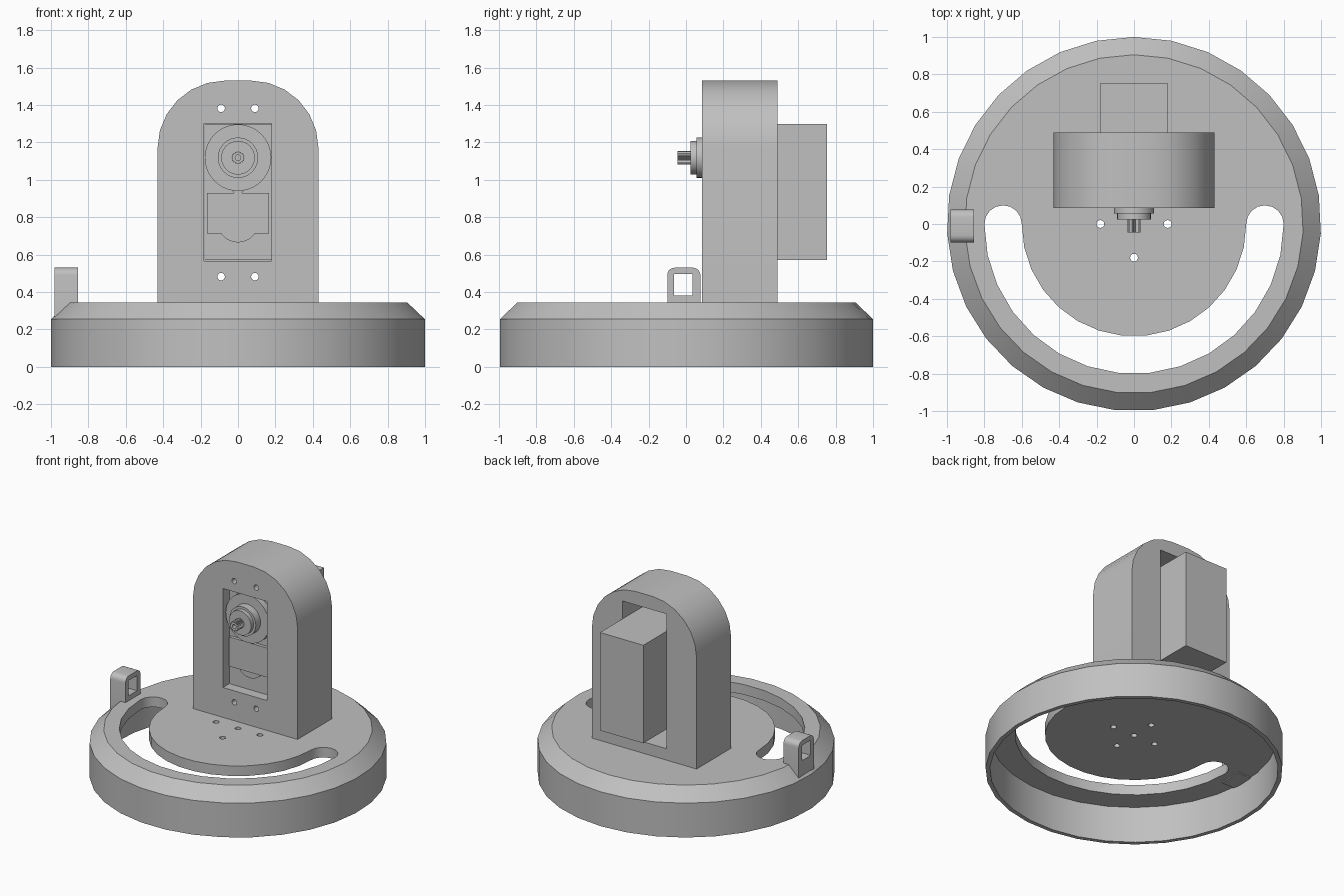
import bpy, bmesh
from math import sin, cos, pi, radians
from mathutils import Vector

if "Cube" in bpy.data.objects:
    bpy.data.objects.remove(bpy.data.objects["Cube"])

grey = bpy.data.materials.new("plain grey")
grey.use_nodes = True
grey.diffuse_color = (0.53, 0.53, 0.53, 1)
grey.node_tree.nodes["Principled BSDF"].inputs["Base Color"].default_value = grey.diffuse_color

AXES = {
    "x": lambda u, v, t: (t, u, v),
    "y": lambda u, v, t: (u, t, v),
    "z": lambda u, v, t: (u, v, t),
}


def finish(name, bm):
    bmesh.ops.recalc_face_normals(bm, faces=bm.faces)
    mesh = bpy.data.meshes.new(name)
    bm.to_mesh(mesh)
    bm.free()
    mesh.materials.append(grey)
    ob = bpy.data.objects.new(name, mesh)
    bpy.context.collection.objects.link(ob)
    return ob


def prism(name, outline, axis, start, end):
    """Extrude a flat outline along an axis."""
    bm = bmesh.new()
    a, b = ([bm.verts.new(AXES[axis](u, v, t)) for u, v in outline] for t in (start, end))
    bm.faces.new(a)
    bm.faces.new(b)
    n = len(a)
    for i in range(n):
        j = (i + 1) % n
        bm.faces.new((a[i], a[j], b[j], b[i]))
    return finish(name, bm)


def arc(cx, cy, r, a0, a1, steps):
    angles = [radians(a0 + (a1 - a0) * i / steps) for i in range(steps + 1)]
    return [(cx + r * cos(a), cy + r * sin(a)) for a in angles]


def circle(cx, cy, r, n=24):
    return arc(cx, cy, r, 0, 360, n)[:-1]


def rect(u0, u1, v0, v1):
    return [(u0, v0), (u1, v0), (u1, v1), (u0, v1)]


def cut(ob, *cutters):
    """Subtract cutters and keep the result as plain mesh."""
    for c in cutters:
        m = ob.modifiers.new("cut", "BOOLEAN")
        m.operation, m.solver, m.object = "DIFFERENCE", "EXACT", c
    bpy.context.view_layer.update()
    deps = bpy.context.evaluated_depsgraph_get()
    mesh = bpy.data.meshes.new_from_object(ob.evaluated_get(deps))
    ob.modifiers.clear()
    ob.data = mesh
    for c in cutters:
        bpy.data.objects.remove(c)


# Round base: hollow shell with a chamfered shoulder
SIDES = 31
profile = [(0.905, 0.345), (1, 0.255), (1, 0), (0.97, 0), (0.97, 0.27)]
bm = bmesh.new()
rings = []
for r, z in profile:
    rings.append([bm.verts.new((r * sin(2 * pi * i / SIDES), r * cos(2 * pi * i / SIDES), z))
                  for i in range(SIDES)])
for lo, hi in zip(rings, rings[1:]):
    for i in range(SIDES):
        j = (i + 1) % SIDES
        bm.faces.new((lo[i], lo[j], hi[j], hi[i]))
bm.faces.new(rings[0])
bm.faces.new(rings[-1])
base = finish("round_base", bm)

# Curved slot and small screw holes in the base plate
slot = (arc(0, 0, 0.8, 180, 360, 15) + arc(0.7, 0, 0.1, 0, 180, 8)[1:]
        + arc(0, 0, 0.6, 360, 180, 15)[1:] + arc(-0.7, 0, 0.1, 0, 180, 8)[1:-1])
holes = [prism("hole_cutter", circle(x, y, 0.021, 16), "z", 0.2, 0.4)
         for x, y in ((0, 0), (0.18, 0), (-0.18, 0), (0, 0.18), (0, -0.18))]
cut(base, prism("slot_cutter", slot, "z", 0.2, 0.4), *holes)

# Upright housing with rounded top, front window and deeper rear pocket
SHAFT_Z = 1.118
SCREWS = [(x, z) for x in (-0.09, 0.09) for z in (0.482, 1.382)]


def screw_cutters():
    return [prism("screw_cutter", circle(x, z, 0.02, 16), "y", 0, 0.3) for x, z in SCREWS]


arch = ([(-0.43, 0.345), (0.43, 0.345)] + arc(0.07, 1.17, 0.36, 0, 90, 6)
        + arc(-0.07, 1.17, 0.36, 90, 180, 6))
housing = prism("upright_housing", arch, "y", 0.085, 0.49)
cut(housing,
    prism("window_cutter", rect(-0.183, 0.18, 0.567, 1.302), "y", 0, 0.3),
    prism("pocket_cutter", rect(-0.183, 0.18, 0.43, 1.43), "y", 0.19, 0.6),
    *screw_cutters())

# Motor body, mounting flange and gear housing
prism("motor_body", rect(-0.178, 0.178, 0.57, 1.298), "y", 0.155, 0.755)
for name, z0, z1 in (("lower_flange", 0.435, 0.57), ("upper_flange", 1.298, 1.425)):
    flange = prism(name, rect(-0.178, 0.178, z0, z1), "y", 0.192, 0.24)
    cut(flange, *screw_cutters())
prism("gear_housing", circle(0, SHAFT_Z, 0.178, 40), "y", 0.11, 0.16)
prism("motor_boss", circle(0, 0.775, 0.11, 32), "y", 0.14, 0.16)
prism("motor_pin", circle(0, 0.95, 0.03, 16), "y", 0.13, 0.16)
prism("motor_label_plate", rect(-0.165, 0.165, 0.712, 0.93), "y", 0.132, 0.16)

# Output collars and splined shaft
prism("large_collar", circle(0, SHAFT_Z, 0.108, 32), "y", 0.055, 0.12)
prism("small_collar", circle(0, SHAFT_Z, 0.09, 32), "y", 0.025, 0.06)
teeth = 20
spline = []
for i in range(2 * teeth):
    r = 0.036 if i % 2 else 0.029
    a = pi * i / teeth
    spline.append((r * cos(a), SHAFT_Z + r * sin(a)))
shaft = prism("output_shaft", spline, "y", -0.045, 0.03)
cut(shaft, prism("bore_cutter", circle(0, SHAFT_Z, 0.015, 12), "y", -0.1, 0.01))

# Square loop standing on the rim
loop = ([(-0.1, 0.262), (0.077, 0.262)] + arc(0.037, 0.49, 0.04, 0, 90, 5)
        + arc(-0.06, 0.49, 0.04, 90, 180, 5))
clip = prism("rim_loop", loop, "x", -0.98, -0.855)
cut(clip, prism("loop_cutter", rect(-0.064, 0.036, 0.382, 0.495), "x", -1.1, -0.7))

# Smooth round walls, keep edges crisp
bpy.ops.object.select_all(action="DESELECT")
for ob in bpy.context.collection.objects:
    if ob.type == "MESH" and grey.name in ob.data.materials:
        ob.select_set(True)
        bpy.context.view_layer.objects.active = ob
bpy.ops.object.shade_smooth_by_angle(angle=radians(25))
